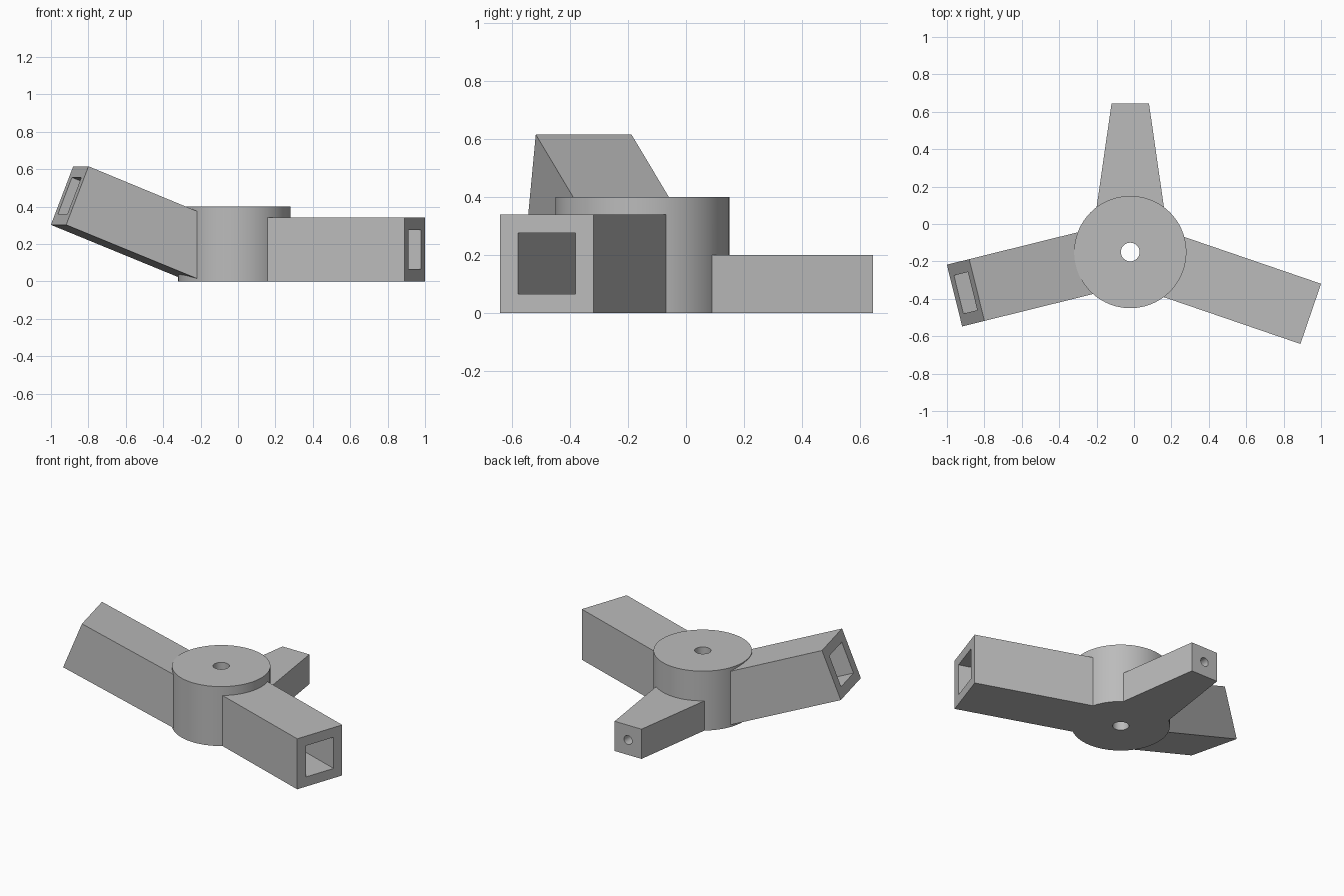
import bpy, bmesh
from math import radians, tan
from mathutils import Matrix, Vector

cube = bpy.data.objects.get("Cube")
if cube:
    bpy.data.objects.remove(cube, do_unlink=True)

HUB = Matrix.Translation((-0.02, -0.15, 0))
WIDTH, HOLE = 0.34, 0.21

grey = bpy.data.materials.new("mid grey")
grey.use_nodes = True
grey.diffuse_color = (0.5, 0.5, 0.5, 1)
grey.node_tree.nodes["Principled BSDF"].inputs["Base Color"].default_value = grey.diffuse_color


def finish(name, bm, matrix):
    bmesh.ops.recalc_face_normals(bm, faces=bm.faces)
    bm.transform(matrix)
    mesh = bpy.data.meshes.new(name)
    bm.to_mesh(mesh)
    bm.free()
    mesh.materials.append(grey)
    obj = bpy.data.objects.new(name, mesh)
    bpy.context.collection.objects.link(obj)
    return obj


def prism(name, points, vector, matrix):
    """Closed outline extruded along a vector."""
    bm = bmesh.new()
    face = bm.faces.new([bm.verts.new(p) for p in points])
    out = bmesh.ops.extrude_face_region(bm, geom=[face])
    verts = [g for g in out["geom"] if isinstance(g, bmesh.types.BMVert)]
    bmesh.ops.translate(bm, verts=verts, vec=Vector(vector))
    return finish(name, bm, matrix)


def side_prism(name, profile, width, matrix):
    """Radial side profile given a width across the arm."""
    return prism(name, [(r, -width / 2, z) for r, z in profile], (0, width, 0), matrix)


def cylinder(name, radius, depth, matrix, sides):
    bm = bmesh.new()
    bmesh.ops.create_cone(bm, cap_ends=True, segments=sides, radius1=radius,
                          radius2=radius, depth=depth)
    return finish(name, bm, matrix)


def combine(target, other, operation):
    mod = target.modifiers.new(other.name, "BOOLEAN")
    mod.operation, mod.solver, mod.object = operation, "EXACT", other
    bpy.context.view_layer.objects.active = target
    bpy.ops.object.modifier_apply(modifier=mod.name)
    bpy.data.objects.remove(other, do_unlink=True)


def turned(degrees):
    return HUB @ Matrix.Rotation(radians(degrees), 4, "Z")


def at(x, y, z):
    return Matrix.Translation((x, y, z))


# Round hub
body = cylinder("three_arm_hub", 0.3, 0.4, HUB @ at(0, 0, 0.2), 96)

# Level square arm on the left, raised square arm on the right
level, raised = turned(-18.9), turned(193.9)
level_arm = side_prism("level_arm", [(0.2, 0), (1.02, 0), (1.02, 0.34), (0.2, 0.34)],
                       WIDTH, level)
raised_arm = side_prism("raised_arm", [(0.21, 0), (0.968, 0.302), (0.845, 0.615), (0.21, 0.36)],
                        WIDTH, raised)

# Tapered back arm
back = turned(90)
taper = 0.144
inner = 0.1 + 0.595 * taper
back_arm = prism("back_arm", [(0.2, -inner, 0), (0.795, -0.1, 0),
                              (0.795, 0.1, 0), (0.2, inner, 0)], (0, 0, 0.2), back)

for arm in (level_arm, raised_arm, back_arm):
    combine(body, arm, "UNION")

# Square sockets, bore of the hub and pin hole in the back arm
h = HOLE / 2
socket = [(-0.7, -h), (0.1, -h), (0.1, h), (-0.7, h)]
short_socket = [(max(r, -0.6), z) for r, z in socket]
tilt = Matrix.Rotation(radians(-21.6), 4, "Y")
cutters = [
    side_prism("level_socket", socket, HOLE, level @ at(1.02, 0, 0.17)),
    side_prism("raised_socket", short_socket, HOLE, raised @ at(0.907, 0, 0.458) @ tilt),
    cylinder("hub_bore", 0.05, 1, HUB @ at(0, 0, 0.2), 48),
    cylinder("pin_hole", 0.03, 0.6, back @ at(0.795, 0, 0.1) @ Matrix.Rotation(radians(90), 4, "Y"), 32),
]
for cutter in cutters:
    combine(body, cutter, "DIFFERENCE")

# Smooth round walls, crisp edges
bpy.ops.object.select_all(action="DESELECT")
body.select_set(True)
bpy.context.view_layer.objects.active = body
bpy.ops.object.shade_smooth_by_angle(angle=radians(20))
